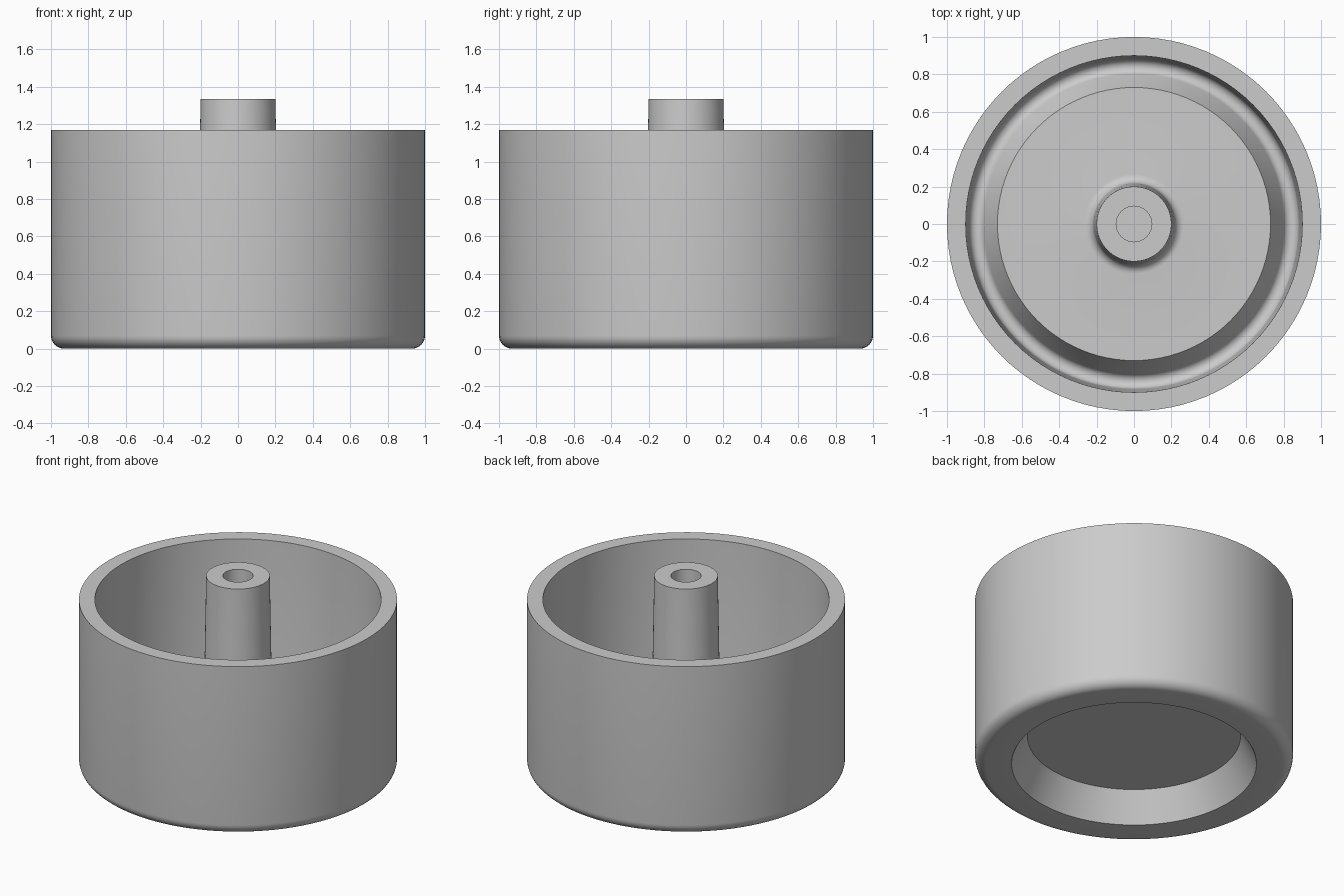
import bpy, bmesh
from math import radians, cos, sin, tau

cube = bpy.data.objects.get("Cube")
if cube:
    bpy.data.objects.remove(cube, do_unlink=True)


def arc(r, z, radius, start, end, steps=8):
    """Profile points (r, z) along a fillet; angles in degrees."""
    angles = [radians(start + (end - start) * i / steps) for i in range(steps + 1)]
    return [(r + radius * cos(a), z + radius * sin(a)) for a in angles]


def lathe(name, profile, material, steps=96):
    """Revolve a profile that starts and ends on the z axis."""
    bm = bmesh.new()
    verts = [bm.verts.new((r, 0, z)) for r, z in profile]
    edges = [bm.edges.new(pair) for pair in zip(verts, verts[1:])]
    bmesh.ops.spin(bm, geom=verts + edges, cent=(0, 0, 0), axis=(0, 0, 1),
                   angle=tau, steps=steps, use_merge=True)
    bmesh.ops.remove_doubles(bm, verts=bm.verts, dist=0.0001)
    bmesh.ops.recalc_face_normals(bm, faces=bm.faces)
    mesh = bpy.data.meshes.new(name)
    bm.to_mesh(mesh)
    bm.free()
    mesh.materials.append(material)
    obj = bpy.data.objects.new(name, mesh)
    bpy.context.collection.objects.link(obj)
    bpy.ops.object.select_all(action='DESELECT')
    obj.select_set(True)
    bpy.context.view_layer.objects.active = obj
    bpy.ops.object.shade_smooth_by_angle(angle=radians(30))
    return obj


grey = bpy.data.materials.new("light_grey")
grey.use_nodes = True
colour = (0.6, 0.6, 0.6, 1)
grey.diffuse_color = colour
grey.node_tree.nodes["Principled BSDF"].inputs["Base Color"].default_value = colour

# Underside: tapered recess and base ring
profile = [(0, 0.2), (0.67, 0.2), (0.77, 0)]
# Rounded bottom edge, outer wall and rim
profile += arc(0.93, 0.07, 0.07, -90, 0)
profile += [(1, 1.17), (0.9, 1.17)]
# Drafted inner wall, rounded groove and raised floor
profile += arc(0.84, 0.178, 0.042, 0, -153.4, 12)
profile += [(0.73, 0.3)]
# Fillet up into the drafted centre post
profile += arc(0.267, 0.35, 0.05, -90, -180)
profile += [(0.2, 1.335)]
# Blind hole in the post
profile += [(0.095, 1.335), (0.095, 0.4), (0, 0.4)]

lathe("cup_with_centre_post", profile, grey)
